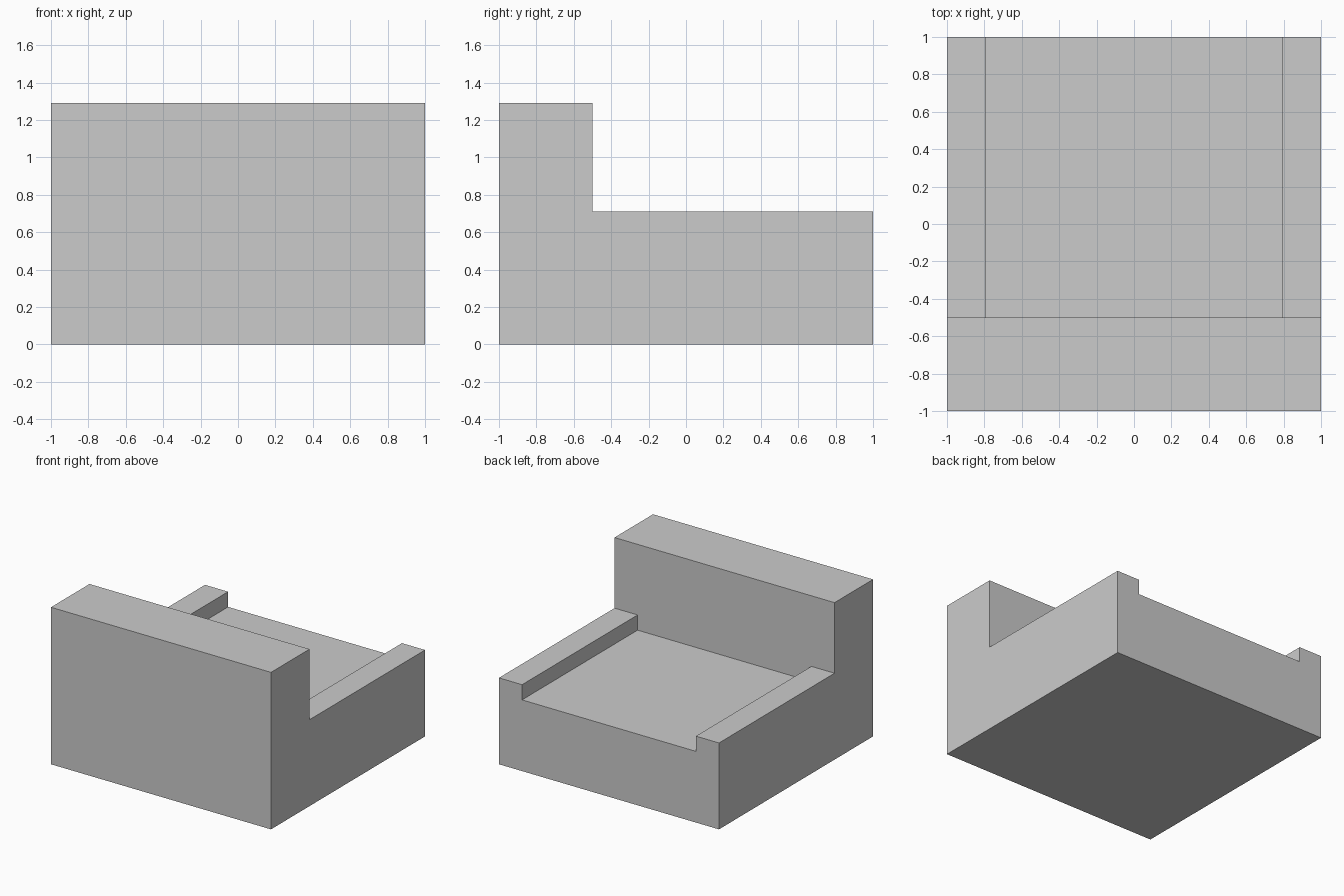
import bpy

if "Cube" in bpy.data.objects:
    bpy.data.objects.remove(bpy.data.objects["Cube"])


def box(name, x, y, z):
    """Axis-aligned box from (min, max) ranges."""
    centre = [(a + b) / 2 for a, b in (x, y, z)]
    size = [b - a for a, b in (x, y, z)]
    bpy.ops.mesh.primitive_cube_add(size=1, location=centre)
    obj = bpy.context.object
    obj.name = name
    obj.scale = size
    bpy.ops.object.transform_apply(location=False, rotation=False, scale=True)
    return obj


SEAT_TOP = 0.585
ARM_TOP = 0.71
BACK_TOP = 1.29
BACK_INNER = -0.5
ARM_INNER = 0.79

# Solid seat block
box("seat", (-1, 1), (-1, 1), (0, SEAT_TOP))

# Thick full-width backrest standing on the seat block
box("backrest", (-1, 1), (-1, BACK_INNER), (SEAT_TOP, BACK_TOP))

# Low armrests along both sides
for name, x in (("left_armrest", (-1, -ARM_INNER)), ("right_armrest", (ARM_INNER, 1))):
    box(name, x, (BACK_INNER, 1), (SEAT_TOP, ARM_TOP))
